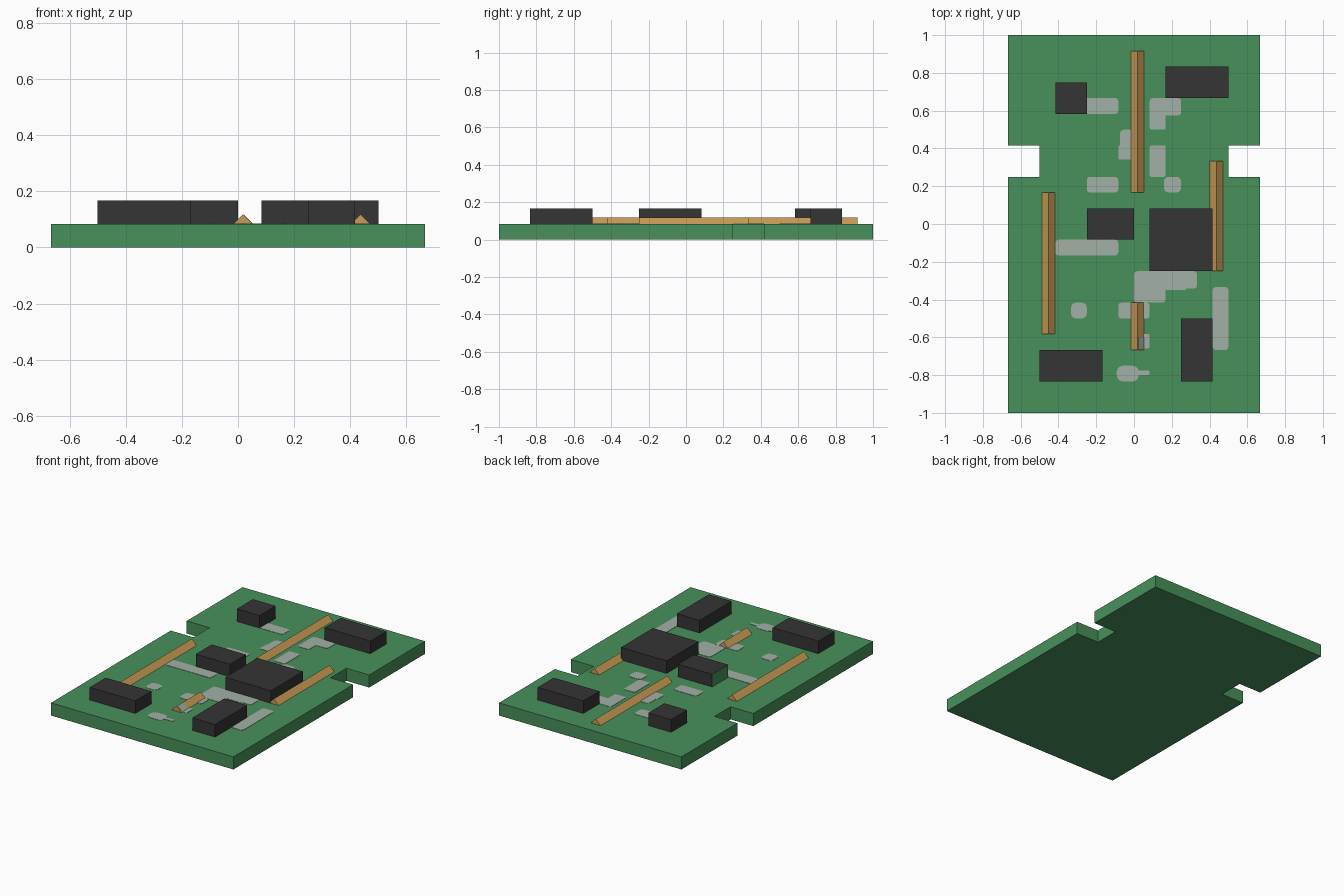
import bpy, bmesh

cube = bpy.data.objects.get("Cube")
if cube:
    bpy.data.objects.remove(cube, do_unlink=True)

U = 1 / 12           # layout unit: the board is 16 x 24 units
TOP = U              # board thickness
RIDGE = 0.035        # half width and height of the ridges


def material(name, r, g, b):
    m = bpy.data.materials.new(name)
    m.use_nodes = True
    m.diffuse_color = (r, g, b, 1)
    m.node_tree.nodes["Principled BSDF"].inputs["Base Color"].default_value = (r, g, b, 1)
    return m


green = material("board green", 0.065, 0.28, 0.105)
black = material("chip black", 0.035, 0.035, 0.035)
copper = material("copper", 0.58, 0.33, 0.09)
grey = material("solder grey", 0.36, 0.44, 0.38)


def finish(bm, name, *mats):
    bmesh.ops.recalc_face_normals(bm, faces=bm.faces)
    mesh = bpy.data.meshes.new(name)
    bm.to_mesh(mesh)
    bm.free()
    for m in mats:
        mesh.materials.append(m)
    obj = bpy.data.objects.new(name, mesh)
    bpy.context.collection.objects.link(obj)
    return obj


def prism(name, points, offset, mat, corner=0):
    """Extrude a closed outline along offset, optionally rounding its corners."""
    bm = bmesh.new()
    face = bm.faces.new([bm.verts.new(p) for p in points])
    if corner:
        bmesh.ops.bevel(bm, geom=bm.verts[:], offset=corner, segments=3,
                        profile=0.5, affect='VERTICES')
        face = bm.faces[:][0]
    ext = bmesh.ops.extrude_face_region(bm, geom=[face], use_keep_orig=True)
    verts = [v for v in ext["geom"] if isinstance(v, bmesh.types.BMVert)]
    bmesh.ops.translate(bm, verts=verts, vec=offset)
    return finish(bm, name, mat)


def rectangle(x0, x1, y0, y1, z):
    return [(x * U, y * U, z) for x, y in ((x0, y0), (x1, y0), (x1, y1), (x0, y1))]


# Board with a square notch in each long side
half = [(8, -12), (8, 3), (6, 3), (6, 5), (8, 5), (8, 12)]
outline = half + [(-x, y) for x, y in reversed(half)]
prism("circuit_board", [(x * U, y * U, 0) for x, y in outline], (0, 0, TOP), green)

# Chips
chips = {
    "small_chip": (-5, -3, 7, 9),
    "back_chip": (2, 6, 8, 10),
    "middle_chip": (-3, 0, -1, 1),
    "main_chip": (1, 5, -3, 1),
    "front_chip": (-6, -2, -10, -8),
    "tall_chip": (3, 5, -10, -6),
}
for name, box in chips.items():
    chip = prism(name, rectangle(*box, TOP), (0, 0, U), black)
    if name == "middle_chip":      # one side shows the board colour
        chip.data.materials.append(green)
        for p in chip.data.polygons:
            p.material_index = int(p.normal.x < -0.9)

# Copper ridges with a triangular section
ridges = {
    "back_ridge": (0.22, 2, 11),
    "front_ridge": (0.22, -8, -5),
    "left_ridge": (5.23, -3, 4),
    "right_ridge": (-5.44, -7, 2),
}
for name, (x, y0, y1) in ridges.items():
    section = [(x * U + s * RIDGE, y0 * U, TOP + (1 - abs(s)) * RIDGE) for s in (-1, 1, 0)]
    prism(name, section, (0, (y1 - y0) * U, 0), copper)

# Solder patches lying on the board: x range, y range, corner radius
patches = [
    (-3.5, -1, 7, 8, 0.2), (1, 3, 6.9, 8, 0.2), (1, 2, 6, 7.5, 0.1),
    (-1, 0, 4.1, 5, 0.1), (-.9, 0, 4.5, 6, 0.3), (1, 2, 3, 5, 0.1),
    (1.9, 3, 2, 3, 0.3), (-3, -1, 2, 3, 0.2), (-5, -1, -2, -1, 0.2),
    (0, 4, -4.1, -3, 0.2), (0, 2, -5, -3, 0.2), (-1, 1, -6, -5, 0.2),
    (-4, -3, -6, -5, 0.3), (5, 6, -8, -4, 0.2), (.3, 1, -7.9, -7, 0.1),
    (-1.1, .3, -10, -9, 0.4), (0, 1, -9.6, -9.3, 0.1), (2, 3.3, -4.2, -3, 0.1),
]
for i, (x0, x1, y0, y1, r) in enumerate(patches):
    prism(f"solder_patch_{i}", rectangle(x0, x1, y0, y1, TOP), (0, 0, 0.002), grey, r * U)

# Solder spot on the slope of the front ridge
mid = 0.22 * U
spot = [(mid + s * RIDGE, y * U, TOP + (1 - s) * RIDGE)
        for s, y in ((0.1, -7.9), (1, -7.9), (1, -7.2), (0.1, -7.2))]
prism("ridge_solder_spot", spot, (0.001, 0, 0.001), grey)
